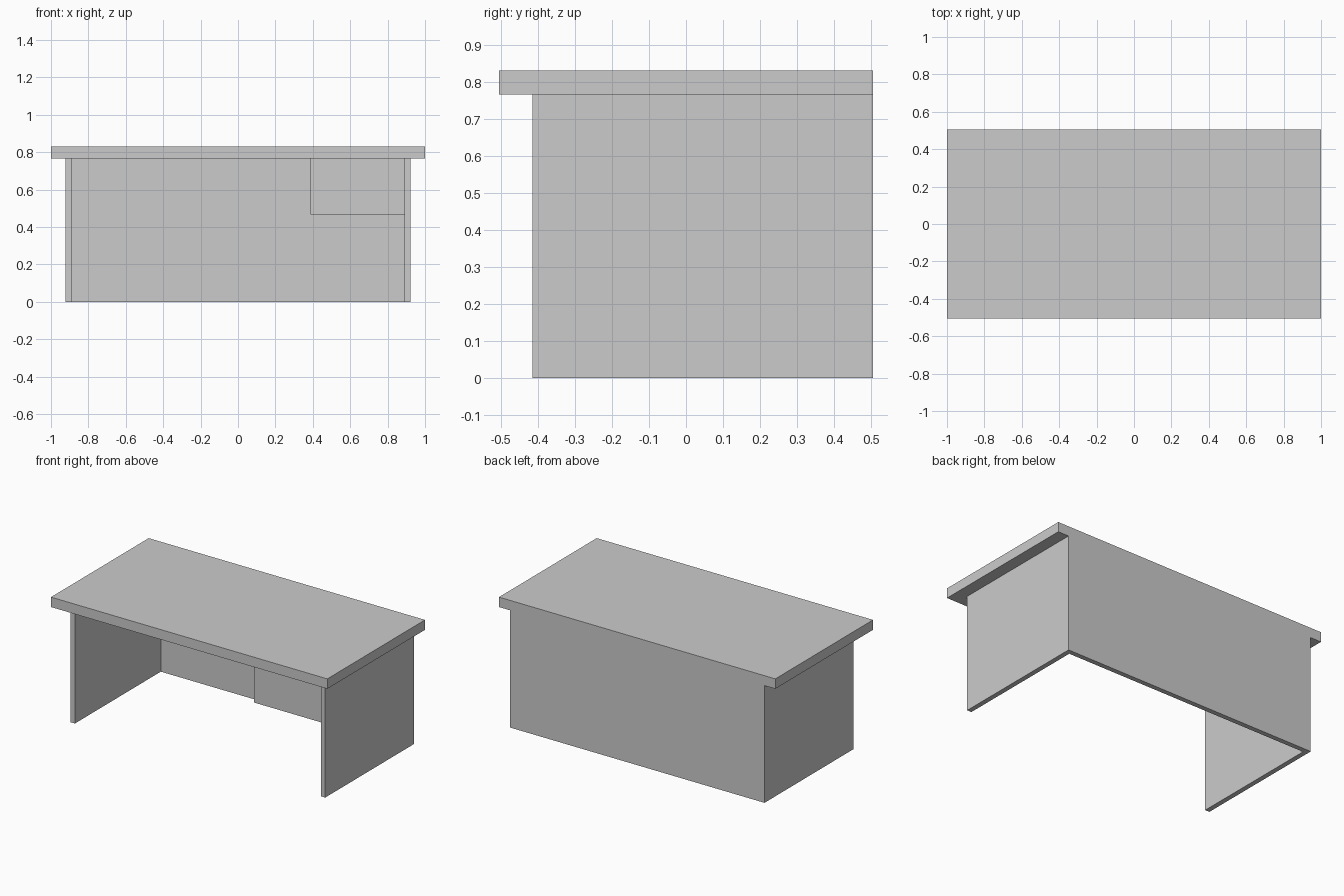
import bpy, bmesh

if "Cube" in bpy.data.objects:
    bpy.data.objects.remove(bpy.data.objects["Cube"])

TOP_Z, UNDER_Z = 0.832, 0.767
BACK_Y, T = 0.505, 0.032


def prism(name, outline, z0, z1):
    """Extrude a flat outline from z0 up to z1."""
    bm = bmesh.new()
    base = bm.faces.new([bm.verts.new((x, y, z0)) for x, y in outline])
    out = bmesh.ops.extrude_face_region(bm, geom=[base])
    verts = [g for g in out["geom"] if isinstance(g, bmesh.types.BMVert)]
    bmesh.ops.translate(bm, verts=verts, vec=(0, 0, z1 - z0))
    bmesh.ops.recalc_face_normals(bm, faces=bm.faces[:])
    mesh = bpy.data.meshes.new(name)
    bm.to_mesh(mesh)
    bm.free()
    obj = bpy.data.objects.new(name, mesh)
    bpy.context.collection.objects.link(obj)
    return obj


def rect(x0, x1, y0, y1):
    return [(x0, y0), (x1, y0), (x1, y1), (x0, y1)]


# Desk top, overhanging at the front and sides, flush at the back
prism("desk_top", rect(-1, 1, -BACK_Y, BACK_Y), UNDER_Z, TOP_Z)

# Side panels and back panel as one U-shaped shell
W, FRONT_Y = 0.922, -0.415
half = [(W - T, BACK_Y - T), (W - T, FRONT_Y), (W, FRONT_Y), (W, BACK_Y)]
mirrored = [(-x, y) for x, y in reversed(half)]
prism("side_and_back_panels", half + mirrored, 0, UNDER_Z)

# Drawer box hung under the top at the right, set back from the panel fronts
prism("drawer_box", rect(0.387, W - T, -0.385, BACK_Y - T), 0.467, UNDER_Z)
